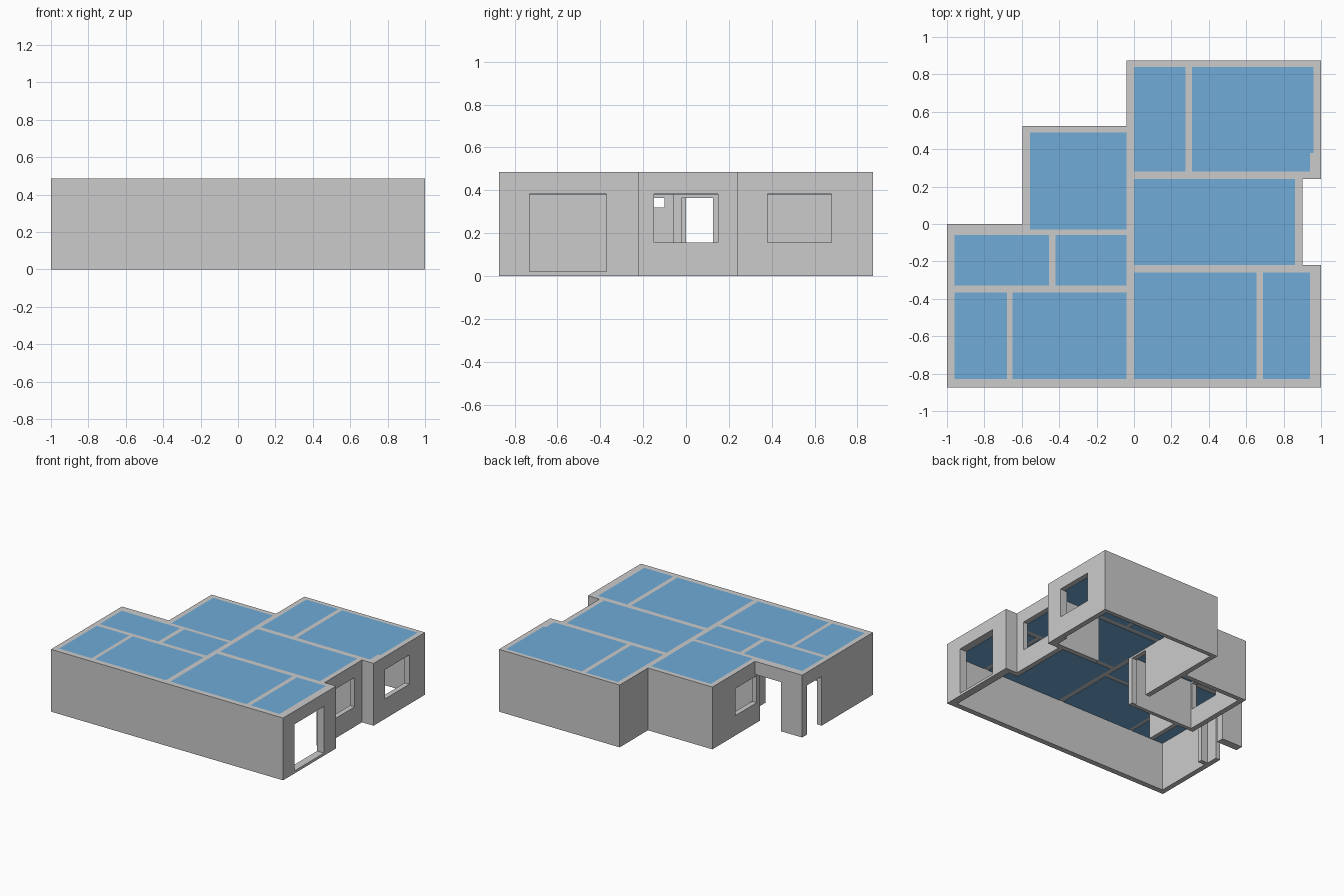
import bpy
import bmesh

if "Cube" in bpy.data.objects:
    bpy.data.objects.remove(bpy.data.objects["Cube"])

H = 0.485      # wall height
C = 0.38       # underside of ceilings
HEAD = 0.383   # underside of lintels
Y = 0.873      # half depth of the plan


def add_box(bm, x0, x1, y0, y1, z0, z1):
    if min(x1 - x0, y1 - y0, z1 - z0) < 1e-5:
        return
    geo = bmesh.ops.create_cube(bm, size=1)
    for v in geo["verts"]:
        v.co.x = x0 + (v.co.x + 0.5) * (x1 - x0)
        v.co.y = y0 + (v.co.y + 0.5) * (y1 - y0)
        v.co.z = z0 + (v.co.z + 0.5) * (z1 - z0)


def finish(bm, name, mat=None):
    me = bpy.data.meshes.new(name)
    bm.to_mesh(me)
    bm.free()
    ob = bpy.data.objects.new(name, me)
    bpy.context.collection.objects.link(ob)
    if mat:
        me.materials.append(mat)
    return ob


def wall(name, x0, x1, y0, y1, hole=None, z0=0.0):
    """Straight wall; hole = (start, end, sill, head) along its long side."""
    bm = bmesh.new()
    along_x = (x1 - x0) > (y1 - y0)

    def piece(a, b, lo, hi):
        if along_x:
            add_box(bm, a, b, y0, y1, lo, hi)
        else:
            add_box(bm, x0, x1, a, b, lo, hi)

    s, e = (x0, x1) if along_x else (y0, y1)
    if hole:
        a, b, sill, head = hole
        piece(s, a, z0, H)
        piece(b, e, z0, H)
        piece(a, b, z0, sill)
        piece(a, b, head, H)
    else:
        piece(s, e, z0, H)
    return finish(bm, name)


# Outer walls
wall("front_wall", -1, 1, -Y, -0.83)
wall("right_front_wall", 0.94, 1, -0.83, -0.22, (-0.73, -0.37, 0.02, HEAD))
wall("right_middle_wall", 0.86, 0.90, -0.22, 0.24, (-0.15, 0.15, 0.155, HEAD))
wall("right_back_wall", 0.96, 1, 0.28, 0.84, (0.38, 0.68, 0.155, HEAD))
wall("right_back_pier", 0.94, 0.96, 0.28, 0.38)
wall("back_wall", -0.04, 1, 0.84, Y)
wall("left_back_wall", -0.595, -0.04, 0.488, 0.525)
wall("left_middle_wall", -0.595, -0.555, -0.03, 0.488, (-0.02, 0.24, 0.155, 0.365))
wall("entry_wall", -1, -0.595, -0.06, 0, (-0.82, -0.595, 0, HEAD))
wall("left_wall", -1, -0.96, -0.83, -0.06, (-0.24, -0.06, 0, HEAD))

# Inner walls that reach the ground
wall("spine_wall", -0.04, 0, -0.06, 0.84, (-0.02, 0.125, 0, 0.365))
wall("back_rooms_wall", 0, 1, 0.24, 0.28, (0, 0.56, 0, HEAD))
wall("front_rooms_wall", 0, 0.94, -0.26, -0.22, (0, 0.86, 0, HEAD))
wall("left_room_wall", -0.595, -0.04, -0.06, -0.03)
wall("hall_wall", -0.96, -0.04, -0.365, -0.33, (-0.90, -0.04, 0, HEAD))
wall("hall_divider", -0.455, -0.42, -0.33, -0.06, (-0.20, -0.10, 0.32, 0.365))

# Overhead beams between open rooms
for name, x0, x1, y0, y1 in (
    ("spine_beam", -0.04, 0, -0.83, -0.06),
    ("left_beam", -0.68, -0.65, -0.83, -0.365),
    ("right_beam", 0.655, 0.69, -0.83, -0.26),
    ("back_beam", 0.275, 0.31, 0.28, 0.84),
):
    wall(name, x0, x1, y0, y1, z0=HEAD)

# Blue ceiling blocks, one per room
blue = bpy.data.materials.new("ceiling_blue")
blue.diffuse_color = (0.16, 0.41, 0.68, 1)
blue.use_nodes = True
blue.node_tree.nodes["Principled BSDF"].inputs["Base Color"].default_value = blue.diffuse_color
rooms = (
    (-0.96, -0.68, -0.83, -0.365),
    (-0.65, -0.04, -0.83, -0.365),
    (-0.96, -0.455, -0.33, -0.06),
    (-0.42, -0.04, -0.33, -0.06),
    (-0.555, -0.04, -0.03, 0.488),
    (0, 0.655, -0.83, -0.26),
    (0.69, 0.94, -0.83, -0.26),
    (0, 0.86, -0.22, 0.24),
    (0, 0.275, 0.28, 0.84),
    (0.31, 0.94, 0.28, 0.84),
    (0.94, 0.96, 0.38, 0.84),
)
for i, (x0, x1, y0, y1) in enumerate(rooms):
    bm = bmesh.new()
    add_box(bm, x0, x1, y0, y1, C, H)
    finish(bm, f"ceiling_{i + 1}", blue)
